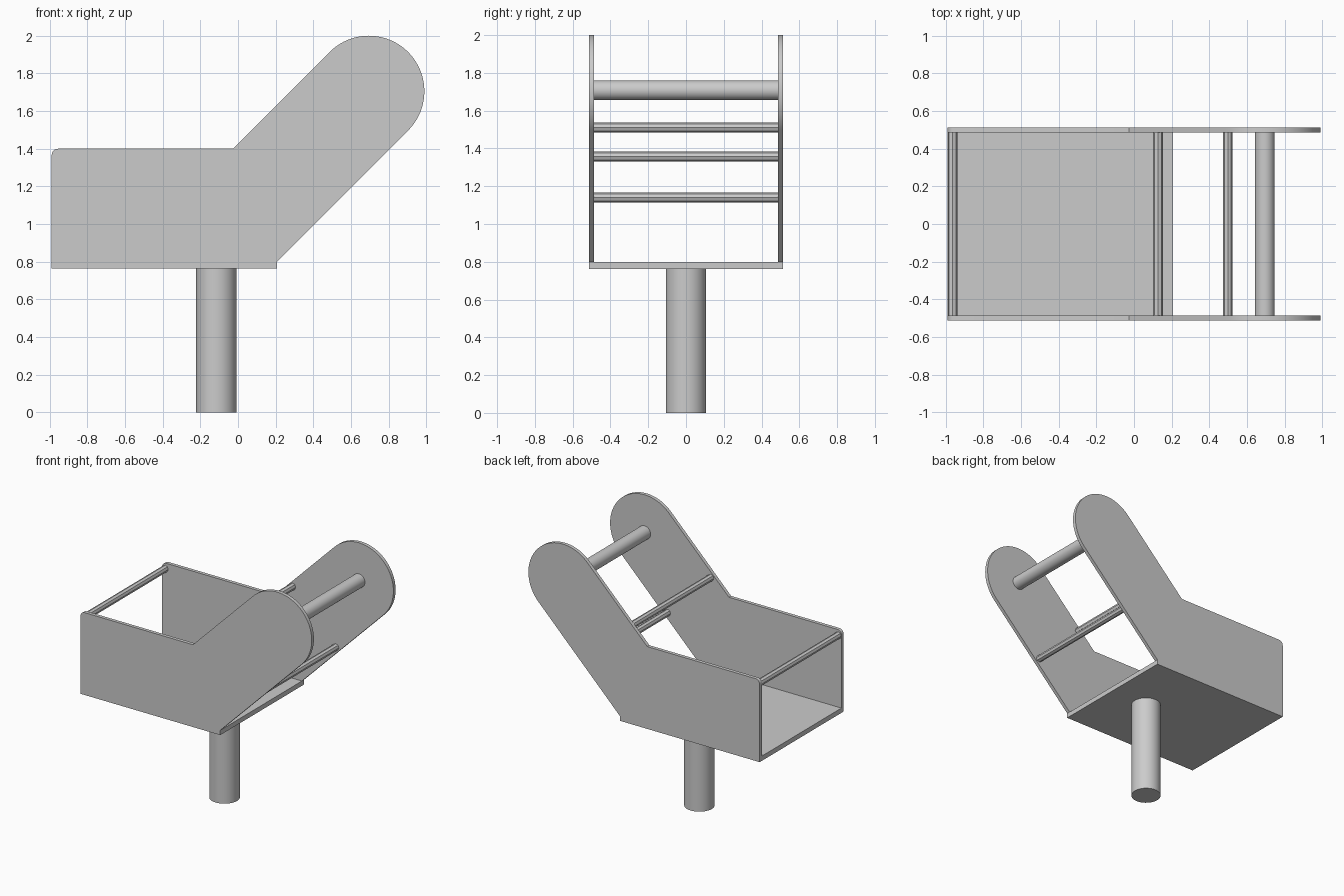
import bpy, bmesh
from math import sin, cos, pi, radians
from mathutils import Matrix

cube = bpy.data.objects.get("Cube")
if cube:
    bpy.data.objects.remove(cube, do_unlink=True)

grey = bpy.data.materials.new("plain grey")
grey.use_nodes = True
colour = (0.6, 0.6, 0.6, 1)
grey.diffuse_color = colour
grey.node_tree.nodes["Principled BSDF"].inputs["Base Color"].default_value = colour

HALF_WIDTH, THICK = 0.513, 0.027
LEFT, RIGHT, BOTTOM, FLOOR, RIM = -0.99, 0.207, 0.763, 0.8, 1.4
HEAD_X, HEAD_Z, HEAD_R = 0.695, 1.705, 0.295


def finish(name, bm, smooth=True):
    bmesh.ops.recalc_face_normals(bm, faces=bm.faces)
    mesh = bpy.data.meshes.new(name)
    bm.to_mesh(mesh)
    bm.free()
    mesh.materials.append(grey)
    obj = bpy.data.objects.new(name, mesh)
    bpy.context.collection.objects.link(obj)
    if smooth:
        bpy.ops.object.select_all(action='DESELECT')
        obj.select_set(True)
        bpy.context.view_layer.objects.active = obj
        bpy.ops.object.shade_smooth_by_angle(angle=radians(30))
    return obj


def arc(x, z, r, start, end, steps):
    angles = [radians(start + (end - start) * i / steps) for i in range(steps + 1)]
    return [(x + r * cos(a), z + r * sin(a)) for a in angles]


def extrude_profile(name, points, y0, y1):
    bm = bmesh.new()
    face = bm.faces.new([bm.verts.new((x, y0, z)) for x, z in points])
    new = bmesh.ops.extrude_face_region(bm, geom=[face])["geom"]
    bmesh.ops.translate(bm, vec=(0, y1 - y0, 0),
                        verts=[v for v in new if isinstance(v, bmesh.types.BMVert)])
    return finish(name, bm)


def cylinder(name, centre, radius, length, sides, along_y=True):
    bm = bmesh.new()
    turn = Matrix.Rotation(pi / 2, 4, 'X') if along_y else Matrix()
    bmesh.ops.create_cone(bm, cap_ends=True, segments=sides, radius1=radius,
                          radius2=radius, depth=length,
                          matrix=Matrix.Translation(centre) @ turn)
    return finish(name, bm, sides > 8)


# Side plates: box wall with a slanted, round-ended arm
corner = 0.035
profile = [(LEFT, FLOOR), (RIGHT, FLOOR)]
profile += arc(HEAD_X, HEAD_Z, HEAD_R, -45, 135, 40)
profile.append((-0.027, RIM))
profile += arc(LEFT + corner, RIM - corner, corner, 90, 180, 6)
for name, side in (("front_side_plate", -1), ("back_side_plate", 1)):
    extrude_profile(name, profile, side * HALF_WIDTH, side * (HALF_WIDTH - THICK))

# Floor and the post below it
extrude_profile("floor_plate", [(LEFT, BOTTOM), (RIGHT, BOTTOM), (RIGHT, FLOOR), (LEFT, FLOOR)],
                -HALF_WIDTH, HALF_WIDTH)
cylinder("support_post", (-0.115, 0, BOTTOM / 2), 0.107, BOTTOM, 48, along_y=False)

# Cross bars between the plates
span = 2 * (HALF_WIDTH - THICK)
cylinder("head_roller", (HEAD_X, 0, HEAD_Z + 0.003), 0.052, span, 40)
for name, x, z in (("end_rod", -0.963, 1.357), ("upper_rod", 0.128, 1.511),
                   ("lower_rod", 0.498, 1.141)):
    cylinder(name, (x, 0, z), 0.026, span, 8)
